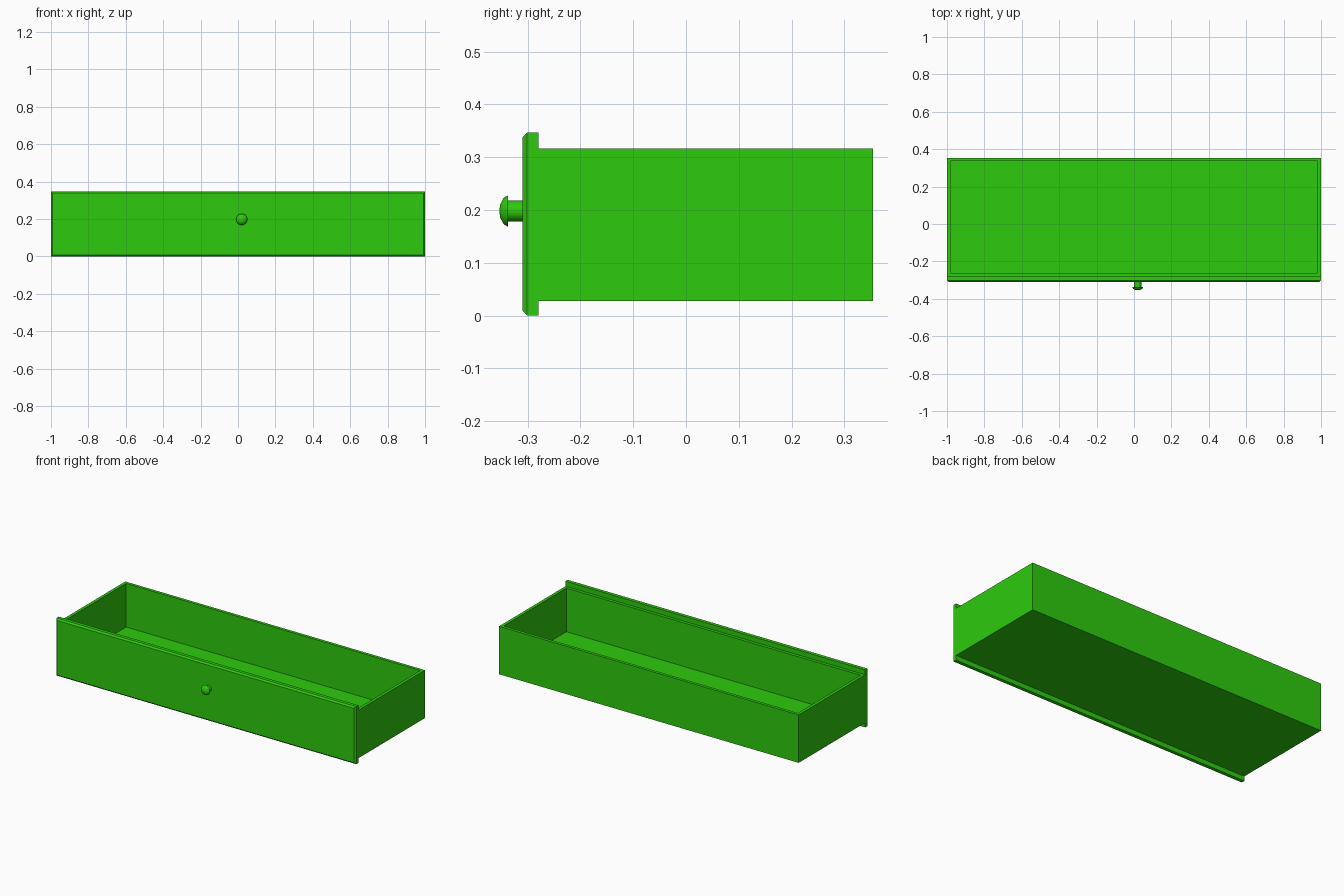
import bpy, bmesh, math
from mathutils import Matrix

if "Cube" in bpy.data.objects:
    bpy.data.objects.remove(bpy.data.objects["Cube"], do_unlink=True)

green = bpy.data.materials.new("bright_green")
green.use_nodes = True
colour = (0.027, 0.59, 0.004, 1)
green.diffuse_color = colour
green.node_tree.nodes["Principled BSDF"].inputs["Base Color"].default_value = colour


def finish(name, bm):
    bmesh.ops.recalc_face_normals(bm, faces=bm.faces)
    mesh = bpy.data.meshes.new(name)
    bm.to_mesh(mesh)
    bm.free()
    mesh.materials.append(green)
    obj = bpy.data.objects.new(name, mesh)
    bpy.context.collection.objects.link(obj)
    return obj


def box(low, high):
    bm = bmesh.new()
    bmesh.ops.create_cube(bm, size=1)
    for v in bm.verts:
        v.co = [(a + b) / 2 + c * (b - a) for a, b, c in zip(low, high, v.co)]
    bm.normal_update()
    return bm


def facing(bm, axis, sign):
    return [f for f in bm.faces if f.normal[axis] * sign > 0.9]


# Open tray: inset the top to make the rim, then sink it to the floor
tray = box((-1, -0.28, 0.028), (1, 0.354, 0.317))
top = facing(tray, 2, 1)
bmesh.ops.inset_region(tray, faces=top, thickness=0.026)
well = bmesh.ops.extrude_face_region(tray, geom=top)
floor_verts = [g for g in well["geom"] if isinstance(g, bmesh.types.BMVert)]
for v in floor_verts:
    v.co.z = 0.054
bmesh.ops.delete(tray, geom=top, context='FACES')
finish("drawer_tray", tray)

# Front panel with chamfered front edges
panel = box((-1, -0.31, 0), (1, -0.28, 0.347))
front_edges = list(facing(panel, 1, -1)[0].edges)
bmesh.ops.bevel(panel, geom=front_edges, offset=0.009, segments=1, affect='EDGES')
finish("drawer_front", panel)

# Turned knob: stem, flared head and shallow domed face
profile = [(0, -0.30), (0.02, -0.30), (0.02, -0.337), (0.03, -0.337),
           (0.0245, -0.346), (0.013, -0.352), (0, -0.354)]
knob = bmesh.new()
points = [knob.verts.new((r, y, 0)) for r, y in profile]
edges = [knob.edges.new(pair) for pair in zip(points, points[1:])]
bmesh.ops.spin(knob, geom=points + edges, cent=(0, 0, 0), axis=(0, 1, 0),
               angle=math.tau, steps=24)
bmesh.ops.remove_doubles(knob, verts=knob.verts, dist=0.0001)
knob.transform(Matrix.Translation((0.02, 0, 0.198)))
knob_obj = finish("knob", knob)

bpy.ops.object.select_all(action='DESELECT')
knob_obj.select_set(True)
bpy.context.view_layer.objects.active = knob_obj
bpy.ops.object.shade_smooth_by_angle(angle=math.radians(35))
